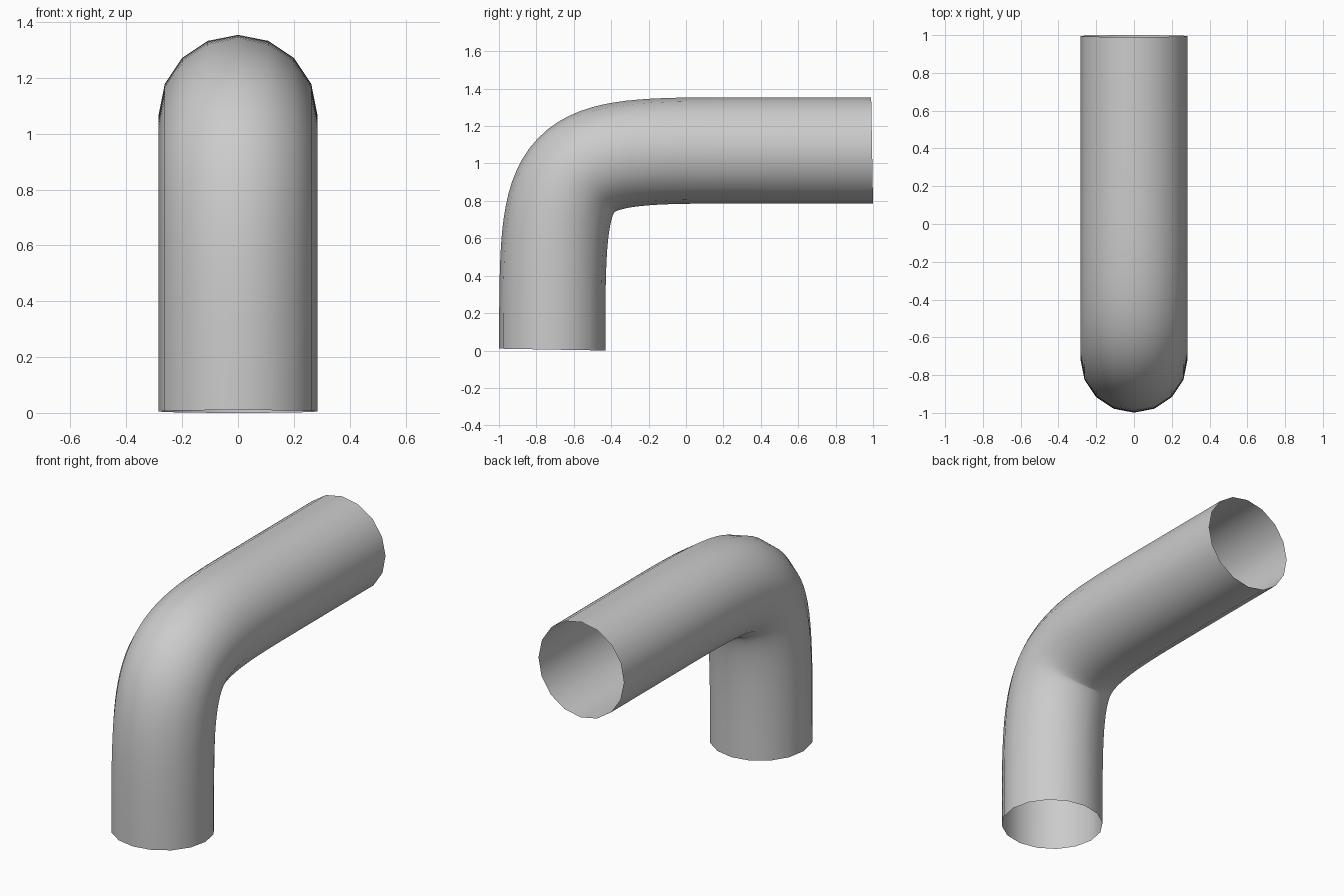
import bpy, bmesh, math
from mathutils import Vector

if "Cube" in bpy.data.objects:
    bpy.data.objects.remove(bpy.data.objects["Cube"])

SIDES = 16
RADIUS = 0.284
STEPS = 32
TILT = math.radians(1)          # slight lean of the two open ends

# Centre line: a soft bend from the foot, then a straight run to the back
foot = Vector((0, -0.715, 0.005))
corner = Vector((0, -0.715, 1.07))
bend_end = Vector((0, 0.30, 1.07))
tip = Vector((0, 0.995, 1.07))

rings = []                      # (centre, direction angle from vertical)
for i in range(STEPS + 1):
    t = i / STEPS
    p = foot * (1 - t)**3 + corner * (3*t*(1 - t)) + bend_end * t**3
    d = (corner - foot) * (1 - t)**2 + (bend_end - corner) * t**2
    rings.append((p, math.atan2(d.y, d.z)))
rings[0] = (foot, TILT)
rings.append((tip, math.pi / 2 - TILT))

# Sweep a 16-sided ring along the centre line, open at both ends
bm = bmesh.new()
loops = []
for p, a in rings:
    out = Vector((0, -math.cos(a), math.sin(a)))    # outer side of the bend
    loop = []
    for k in range(SIDES):
        u = 2 * math.pi * k / SIDES
        loop.append(bm.verts.new(p + RADIUS * (math.cos(u) * out + Vector((math.sin(u), 0, 0)))))
    loops.append(loop)
for a, b in zip(loops, loops[1:]):
    for k in range(SIDES):
        n = (k + 1) % SIDES
        bm.faces.new((a[k], a[n], b[n], b[k]))
bmesh.ops.recalc_face_normals(bm, faces=bm.faces)
for f in bm.faces:
    f.smooth = True

mesh = bpy.data.meshes.new("bent_pipe")
bm.to_mesh(mesh)
bm.free()
pipe = bpy.data.objects.new("bent_pipe", mesh)
bpy.context.collection.objects.link(pipe)
